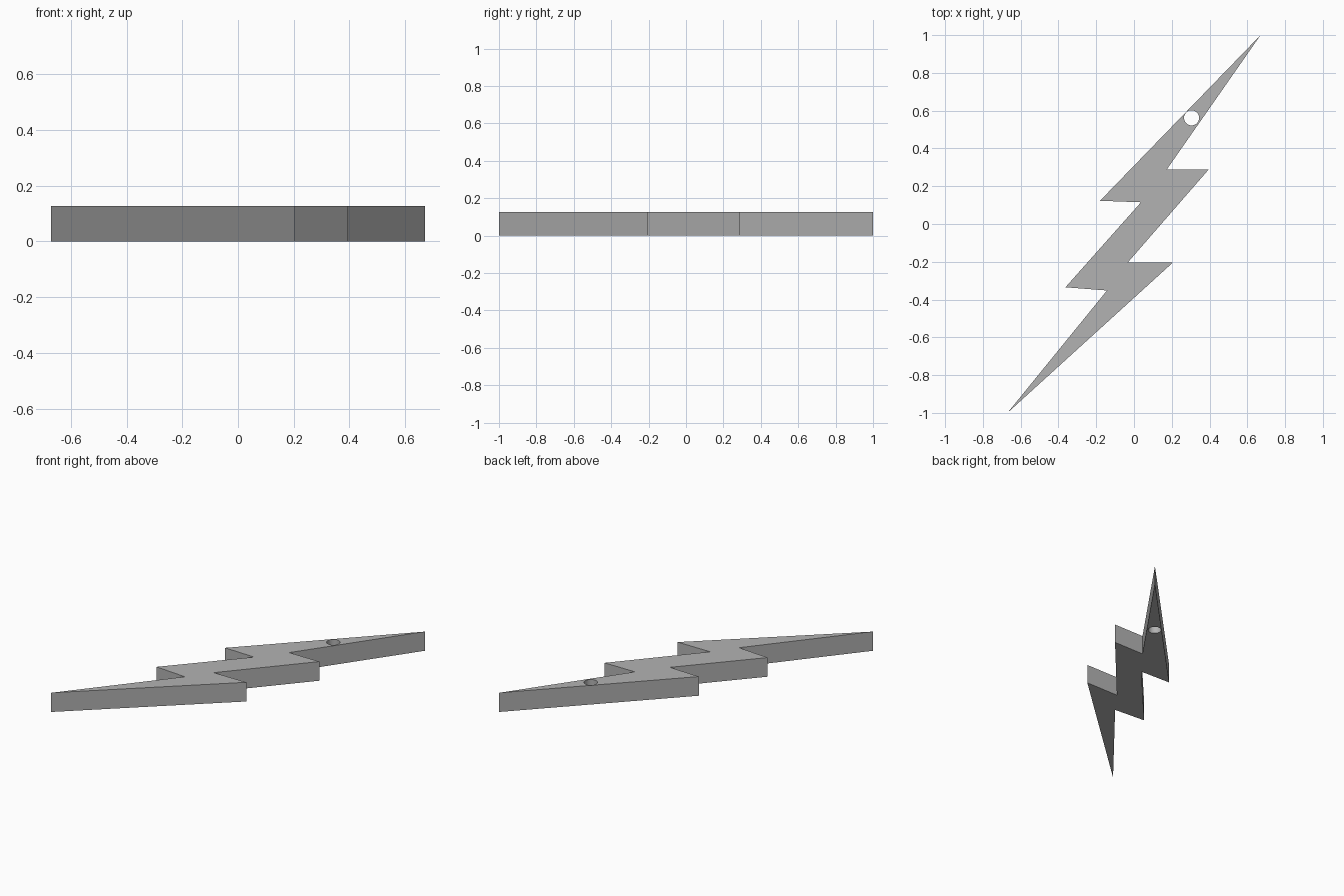
import bpy
from math import cos, sin, tau, radians

cube = bpy.data.objects.get("Cube")
if cube:
    bpy.data.objects.remove(cube, do_unlink=True)

HEIGHT = 0.127

# Grey material
grey = bpy.data.materials.new("plain grey")
grey.use_nodes = True
colour = (0.45, 0.45, 0.45, 1)
grey.diffuse_color = colour
grey.node_tree.nodes["Principled BSDF"].inputs["Base Color"].default_value = colour

# Zigzag outline and the round hanging hole
outline = [(0.67, 1.0), (-0.18, 0.123), (0.037, 0.115), (-0.363, -0.335),
           (-0.143, -0.352), (-0.67, -1.0), (0.205, -0.205), (-0.034, -0.205),
           (0.395, 0.288), (0.173, 0.288)]
hole = [(0.305 + 0.04 * cos(tau * i / 32), 0.562 + 0.04 * sin(tau * i / 32))
        for i in range(32)]

# Flat filled profile, extruded to a plate
curve = bpy.data.curves.new("lightning_bolt", "CURVE")
curve.dimensions = "2D"
curve.fill_mode = "BOTH"
curve.extrude = HEIGHT / 2
for loop in (outline, hole):
    spline = curve.splines.new("POLY")
    spline.points.add(len(loop) - 1)
    for point, (x, y) in zip(spline.points, loop):
        point.co = (x, y, 0, 1)
    spline.use_cyclic_u = True
curve.materials.append(grey)

bolt = bpy.data.objects.new("lightning_bolt", curve)
bolt.location.z = HEIGHT / 2
bpy.context.collection.objects.link(bolt)

# Convert to a mesh with crisp edges and a smooth hole wall
bpy.ops.object.select_all(action="DESELECT")
bolt.select_set(True)
bpy.context.view_layer.objects.active = bolt
bpy.ops.object.convert(target="MESH")
bpy.ops.object.mode_set(mode="EDIT")
bpy.ops.mesh.select_all(action="SELECT")
bpy.ops.mesh.remove_doubles(threshold=0.0005)
bpy.ops.mesh.normals_make_consistent(inside=False)
bpy.ops.object.mode_set(mode="OBJECT")
bpy.ops.object.shade_smooth_by_angle(angle=radians(30))
